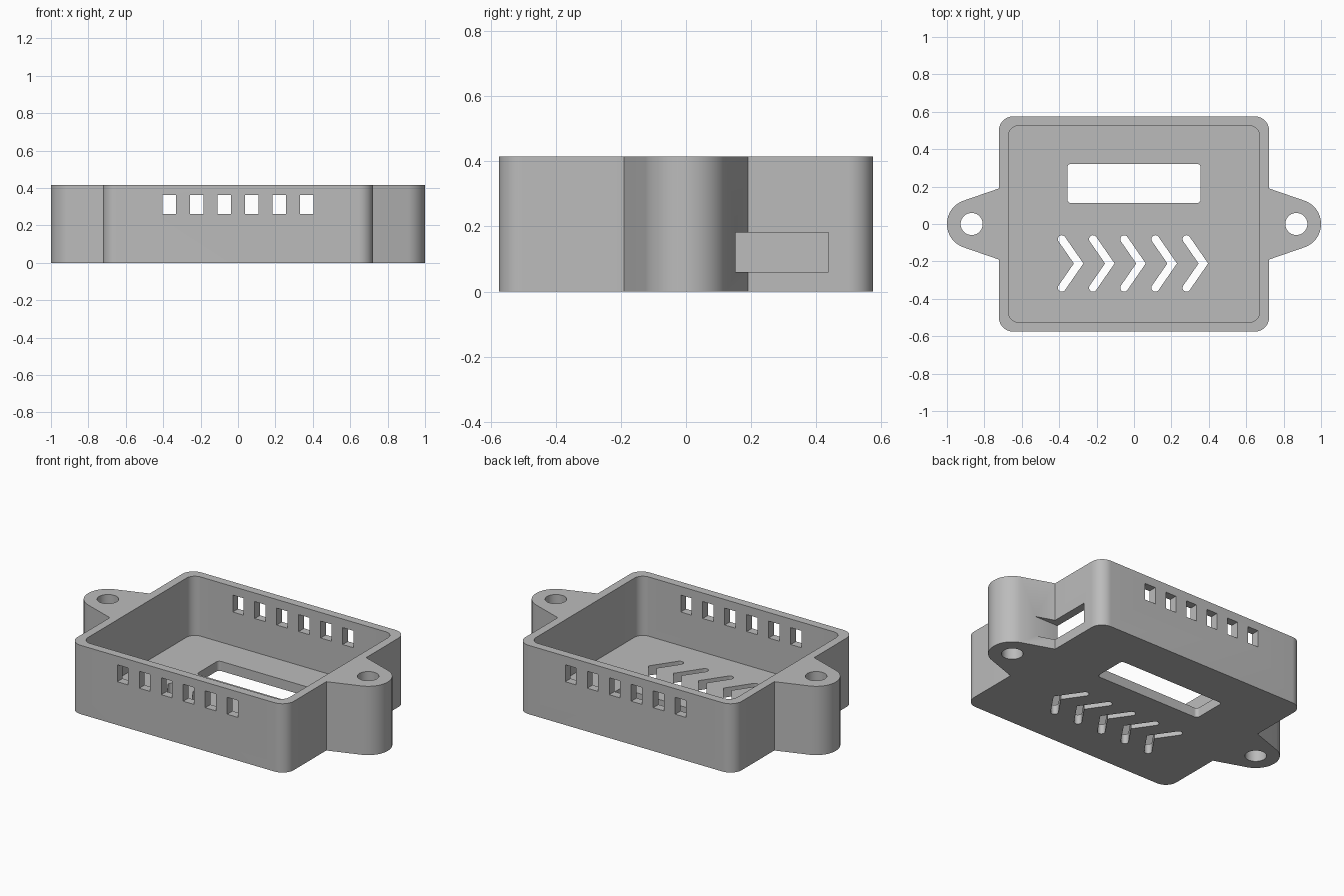
import bpy
import bmesh
from math import cos, sin, pi, atan2, acos, hypot

if "Cube" in bpy.data.objects:
    bpy.data.objects.remove(bpy.data.objects["Cube"])

HALF_X, HALF_Y, HEIGHT = 0.722, 0.575, 0.415
WALL, FLOOR = 0.05, 0.058
EAR_X, EAR_R, EAR_ROOT, HOLE_R = 0.868, 0.132, 0.19, 0.059

grey = bpy.data.materials.new("grey plastic")
grey.use_nodes = True
COLOUR = (0.5, 0.5, 0.5, 1)
grey.diffuse_color = COLOUR
grey.node_tree.nodes["Principled BSDF"].inputs["Base Color"].default_value = COLOUR


def arc(cx, cy, r, a0, a1, n=14):
    return [(cx + r * cos(a0 + (a1 - a0) * i / n),
             cy + r * sin(a0 + (a1 - a0) * i / n)) for i in range(n + 1)]


def rounded_rect(x0, x1, y0, y1, r):
    corners = [(x1 - r, y1 - r), (x0 + r, y1 - r), (x0 + r, y0 + r), (x1 - r, y0 + r)]
    return [p for k, (cx, cy) in enumerate(corners)
            for p in arc(cx, cy, r, k * pi / 2, (k + 1) * pi / 2)]


def prism(name, outline, z0, z1):
    """Solid made by extruding a counter-clockwise outline from z0 to z1."""
    bm = bmesh.new()
    base = bm.faces.new([bm.verts.new((x, y, z0)) for x, y in outline])
    top = bmesh.ops.extrude_face_region(bm, geom=[base])["geom"]
    for v in top:
        if isinstance(v, bmesh.types.BMVert):
            v.co.z = z1
    bmesh.ops.recalc_face_normals(bm, faces=bm.faces)
    mesh = bpy.data.meshes.new(name)
    bm.to_mesh(mesh)
    bm.free()
    obj = bpy.data.objects.new(name, mesh)
    bpy.context.collection.objects.link(obj)
    mesh.materials.append(grey)
    return obj


def box(name, x0, x1, y0, y1, z0, z1):
    return prism(name, [(x0, y0), (x1, y0), (x1, y1), (x0, y1)], z0, z1)


# Outer outline: quarter corner, mounting ear tangent to its round end, mirrored around
dx, dy = HALF_X - EAR_X, EAR_ROOT
tangent = atan2(dy, dx) - acos(EAR_R / hypot(dx, dy))
ear = [(HALF_X, -EAR_ROOT)] + arc(EAR_X, 0, EAR_R, -tangent, tangent, 40) + [(HALF_X, EAR_ROOT)]
r = 0.075
right_half = (arc(HALF_X - r, -HALF_Y + r, r, -pi / 2, 0) + ear
              + arc(HALF_X - r, HALF_Y - r, r, 0, pi / 2))
left_half = [(-x, -y) for x, y in right_half]
case = prism("enclosure_case", right_half + left_half, 0, HEIGHT)

cutters = []

# Side connector slot, which also notches the ear
cutters.append(box("connector_slot", 0.64, 1.1, 0.152, 0.437, 0.06, 0.182))

# Hollow interior
ix, iy = HALF_X - WALL, HALF_Y - WALL
cutters.append(prism("cavity", rounded_rect(-ix, ix, -iy, iy, 0.055), FLOOR, 0.6))

# Screw holes through the ears
for side in (-1, 1):
    circle = arc(side * EAR_X, 0, HOLE_R, 0, 2 * pi, 48)[:-1]
    cutters.append(prism("screw_hole", circle, -0.1, 0.6))

# Row of vents through the front and back walls
for i in range(6):
    x = (i - 2.5) * 0.1466
    cutters.append(box("wall_vent", x - 0.036, x + 0.036, -0.8, 0.8, 0.261, 0.363))

# Display window in the floor
cutters.append(prism("display_window", rounded_rect(-0.356, 0.356, 0.112, 0.322, 0.02), -0.1, 0.2))

# Chevron openings in the floor: two rounded-end arms meeting in a point
MID_Y, ARM_X, ARM_Y, TIP_R = -0.211, 0.09, 0.13, 0.021
slope = atan2(ARM_Y, ARM_X)
point = TIP_R / sin(slope)
for i in range(5):
    ax = -0.296 + i * 0.1667
    upper = arc(ax - ARM_X, MID_Y + ARM_Y, TIP_R, pi / 2 - slope, 3 * pi / 2 - slope, 12)
    lower = [(x, 2 * MID_Y - y) for x, y in reversed(upper)]
    outline = [(ax + point, MID_Y)] + upper + [(ax - point, MID_Y)] + lower
    cutters.append(prism("chevron_vent", outline, -0.1, 0.2))

# Cut every opening, then bake the result
for cutter in cutters:
    mod = case.modifiers.new(cutter.name, "BOOLEAN")
    mod.operation = "DIFFERENCE"
    mod.solver = "EXACT"
    mod.object = cutter
    cutter.hide_render = True
bpy.context.view_layer.update()
baked = bpy.data.meshes.new_from_object(case.evaluated_get(bpy.context.evaluated_depsgraph_get()))
case.modifiers.clear()
case.data = baked
baked.name = "enclosure_case"
for cutter in cutters:
    bpy.data.objects.remove(cutter)

bpy.ops.object.select_all(action="DESELECT")
case.select_set(True)
bpy.context.view_layer.objects.active = case
bpy.ops.object.shade_smooth_by_angle(angle=pi / 7)
